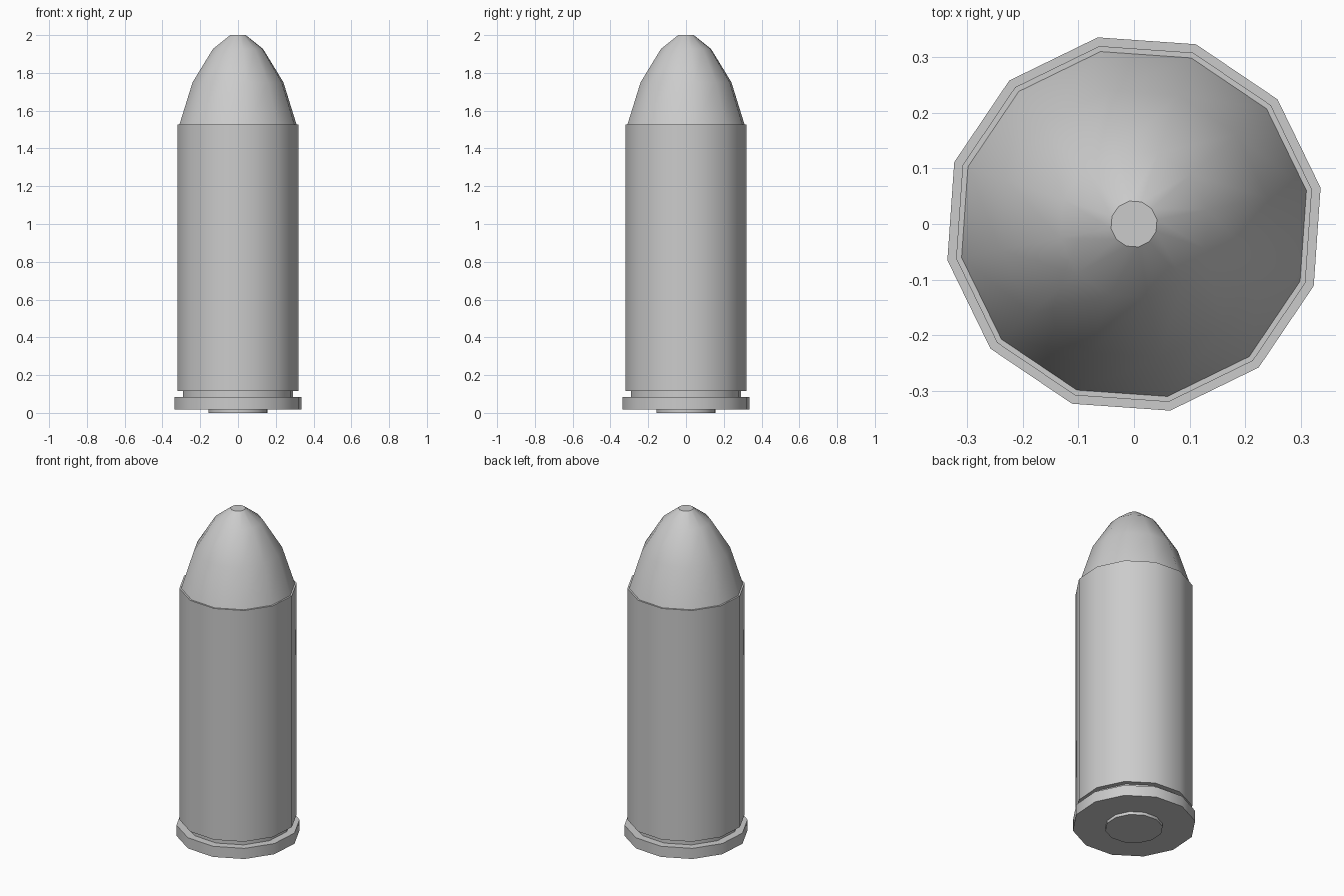
import bpy, bmesh, math

if "Cube" in bpy.data.objects:
    bpy.data.objects.remove(bpy.data.objects["Cube"])

SIDES = 12
TURN = math.radians(11)


def lathe(name, profile, cap_bottom=False, cap_top=False):
    """Revolve (radius, z) points around z into a 12-sided part."""
    bm = bmesh.new()
    rings = []
    for r, z in profile:
        rings.append([bm.verts.new((r * math.cos(TURN + i * math.tau / SIDES),
                                    r * math.sin(TURN + i * math.tau / SIDES), z))
                      for i in range(SIDES)])
    for a, b in zip(rings, rings[1:]):
        for i in range(SIDES):
            j = (i + 1) % SIDES
            bm.faces.new((a[i], a[j], b[j], b[i]))
    if cap_bottom:
        bm.faces.new(rings[0][::-1])
    if cap_top:
        bm.faces.new(rings[-1])
    mesh = bpy.data.meshes.new(name)
    bm.to_mesh(mesh)
    bm.free()
    obj = bpy.data.objects.new(name, mesh)
    bpy.context.collection.objects.link(obj)
    bpy.ops.object.select_all(action='DESELECT')
    obj.select_set(True)
    bpy.context.view_layer.objects.active = obj
    bpy.ops.object.shade_smooth_by_angle(angle=math.radians(34))
    return obj


# Case with rim, extractor groove and a narrow mouth lip
lathe("case", [(0.16, 0.018), (0.342, 0.018), (0.342, 0.083), (0.296, 0.083),
               (0.296, 0.116), (0.326, 0.116), (0.326, 1.526), (0.316, 1.526)])

# Rounded nose with a small flat tip
lathe("bullet_nose", [(0.316, 1.526), (0.245, 1.75), (0.135, 1.927), (0.042, 2.0)],
      cap_top=True)

# Primer disc, slightly proud of the base
lathe("primer", [(0.16, 0.0), (0.16, 0.018)], cap_bottom=True)
